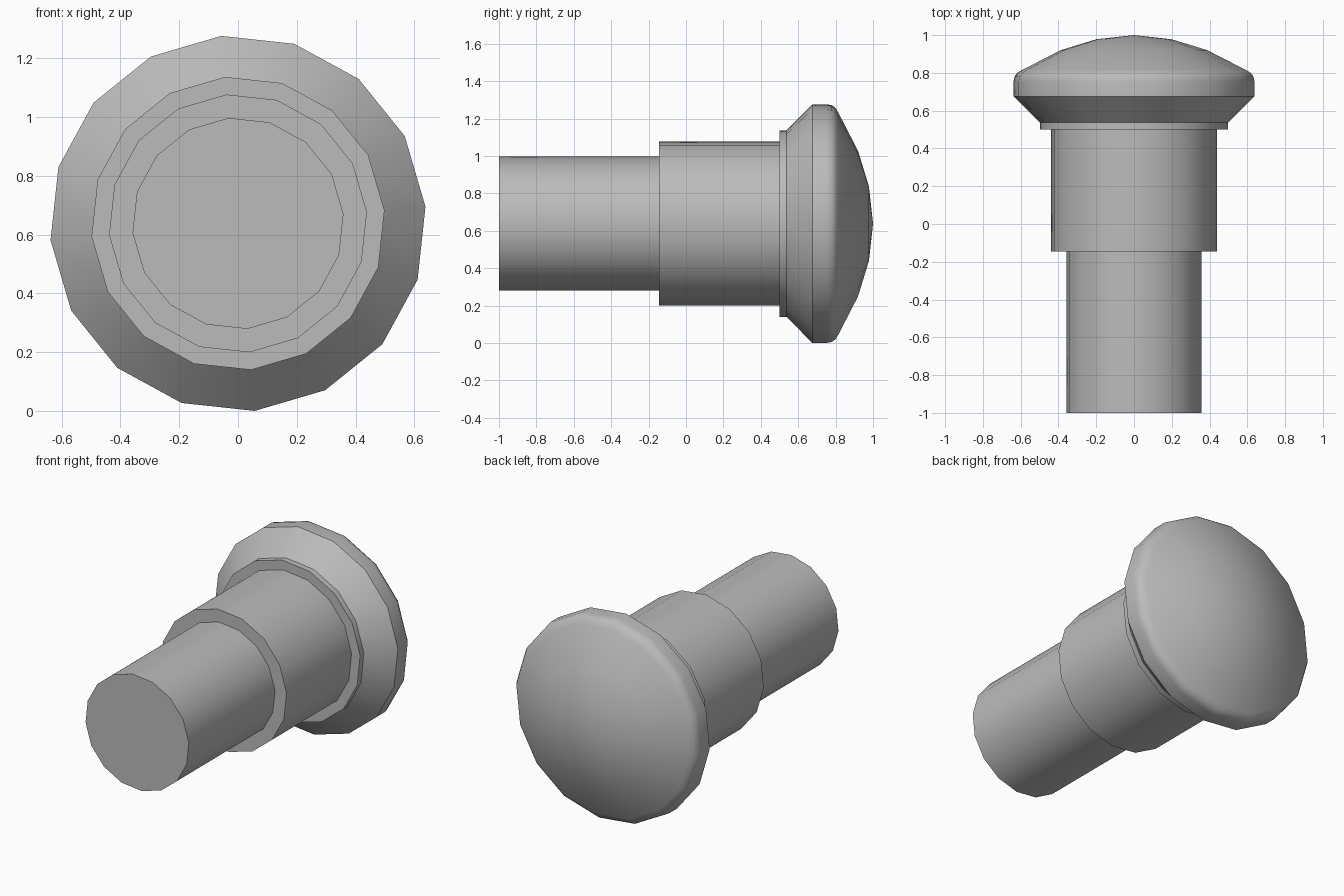
import bpy
import bmesh
from math import cos, sin, tau, radians

cube = bpy.data.objects.get("Cube")
if cube:
    bpy.data.objects.remove(cube, do_unlink=True)

SIDES = 16
TWIST = radians(5.1)
AXIS_Z = 0.638

grey = bpy.data.materials.new("plain_grey")
grey.use_nodes = True
colour = (0.5, 0.5, 0.5, 1)
grey.diffuse_color = colour
grey.node_tree.nodes["Principled BSDF"].inputs["Base Color"].default_value = colour


def lathe(name, profile):
    """Turn (radius, y) points around the horizontal axis; radius 0 is a pole."""
    bm = bmesh.new()
    rings = []
    for r, y in profile:
        count = SIDES if r else 1
        angles = [TWIST + tau * i / SIDES for i in range(count)]
        rings.append([bm.verts.new((r * cos(a), y, AXIS_Z + r * sin(a))) for a in angles])
    for a, b in zip(rings, rings[1:]):
        for i in range(SIDES):
            j = (i + 1) % SIDES
            if len(a) == 1:
                bm.faces.new((a[0], b[i], b[j]))
            elif len(b) == 1:
                bm.faces.new((a[j], a[i], b[0]))
            else:
                bm.faces.new((a[j], a[i], b[i], b[j]))
    bmesh.ops.recalc_face_normals(bm, faces=bm.faces)
    # An open shell must still face away from the axis
    if sum((f.normal.x * f.calc_center_median().x
            + f.normal.z * (f.calc_center_median().z - AXIS_Z)) * f.calc_area()
           for f in bm.faces) < 0:
        bmesh.ops.reverse_faces(bm, faces=bm.faces)
    mesh = bpy.data.meshes.new(name)
    bm.to_mesh(mesh)
    bm.free()
    mesh.materials.append(grey)
    obj = bpy.data.objects.new(name, mesh)
    bpy.context.collection.objects.link(obj)
    bpy.ops.object.select_all(action="DESELECT")
    obj.select_set(True)
    bpy.context.view_layer.objects.active = obj
    bpy.ops.object.shade_smooth_by_angle(angle=radians(30))
    return obj


# Narrow shaft with its flat front end
lathe("shaft", [(0, -1), (0.36, -1), (0.36, -0.145)])
# Thicker sleeve with a stepped front shoulder
lathe("sleeve", [(0.36, -0.145), (0.44, -0.145), (0.44, 0.5)])
# Thin flange under the head
lathe("flange", [(0.44, 0.5), (0.5, 0.5), (0.5, 0.537)])
# Flared head with a rounded rim and a shallow dome
lathe("domed_head", [(0.5, 0.537), (0.64, 0.675), (0.64, 0.755), (0.635, 0.78),
                     (0.62, 0.8), (0.595, 0.815), (0.39, 0.92), (0.2, 0.978), (0, 1)])
